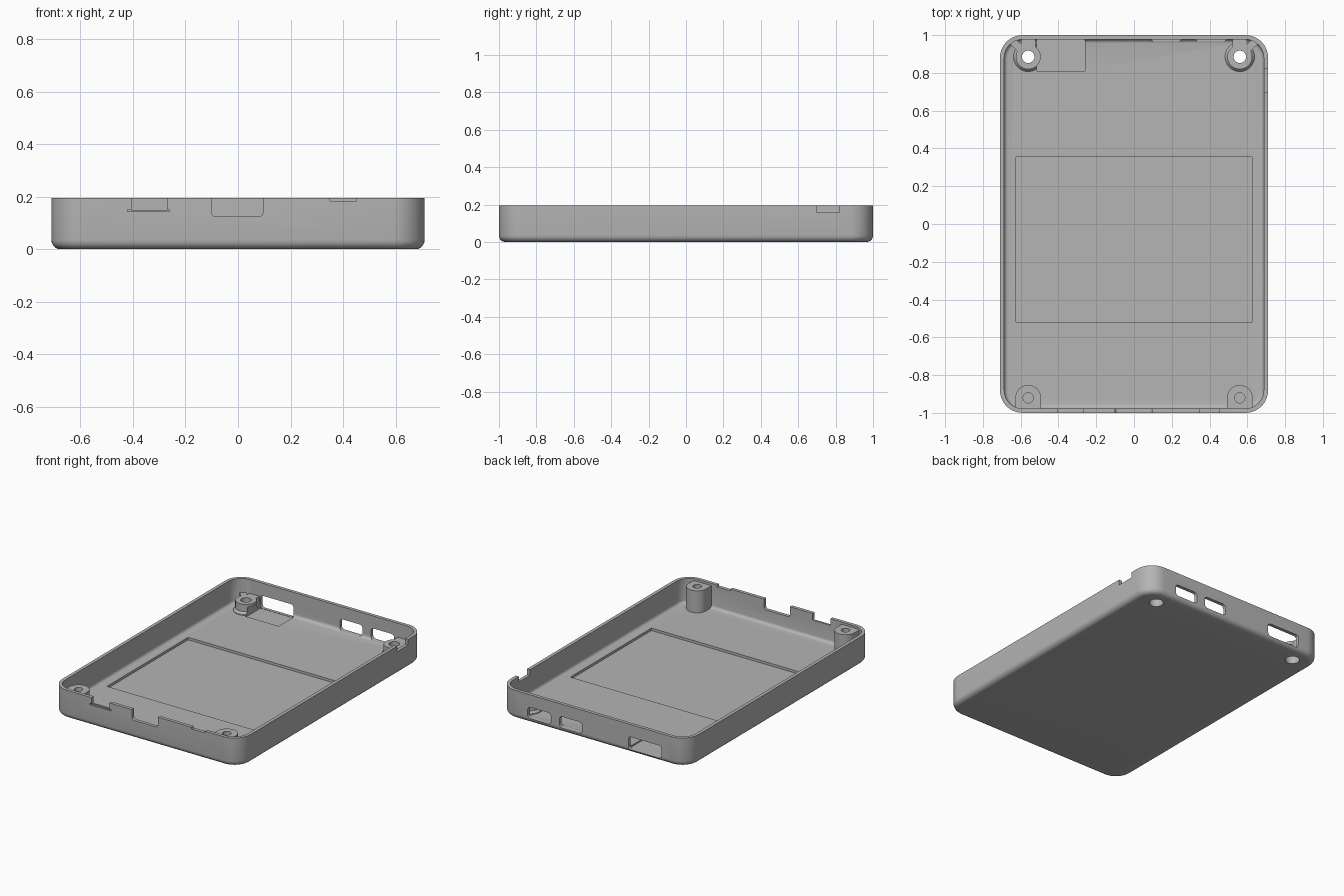
import bpy, bmesh, math
from mathutils import Vector

if "Cube" in bpy.data.objects:
    bpy.data.objects.remove(bpy.data.objects["Cube"])

grey = bpy.data.materials.new("matte grey")
grey.diffuse_color = (0.46, 0.46, 0.46, 1)
grey.use_nodes = True
grey.node_tree.nodes["Principled BSDF"].inputs["Base Color"].default_value = grey.diffuse_color


def rounded_rect(x0, x1, y0, y1, r, n=8):
    """Counter-clockwise outline of a rectangle with rounded corners."""
    pts = []
    corners = [(x1 - r, y1 - r), (x0 + r, y1 - r), (x0 + r, y0 + r), (x1 - r, y0 + r)]
    for k, (cx, cy) in enumerate(corners):
        for i in range(n + 1):
            a = math.pi / 2 * (k + i / n)
            pts.append((cx + r * math.cos(a), cy + r * math.sin(a)))
    return pts


def circle(cx, cy, r, n=32):
    return [(cx + r * math.cos(2 * math.pi * i / n),
             cy + r * math.sin(2 * math.pi * i / n)) for i in range(n)]


def loft(name, loops):
    """Skin a stack of equal-length 3D loops and cap both ends."""
    bm = bmesh.new()
    rings = [[bm.verts.new(p) for p in loop] for loop in loops]
    for a, b in zip(rings, rings[1:]):
        for i in range(len(a)):
            j = (i + 1) % len(a)
            bm.faces.new((a[i], a[j], b[j], b[i]))
    bm.faces.new(rings[0][::-1])
    bm.faces.new(rings[-1])
    bmesh.ops.recalc_face_normals(bm, faces=bm.faces)
    mesh = bpy.data.meshes.new(name)
    bm.to_mesh(mesh)
    bm.free()
    mesh.materials.append(grey)
    obj = bpy.data.objects.new(name, mesh)
    bpy.context.collection.objects.link(obj)
    return obj


def prism(name, pts, a, b, axis="z"):
    """Extrude an outline along z, or an x-z outline along y."""
    place = (lambda p, t: (p[0], p[1], t)) if axis == "z" else (lambda p, t: (p[0], t, p[1]))
    return loft(name, [[place(p, t) for p in pts] for t in (a, b)])


def box(name, x0, x1, y0, y1, z0, z1):
    return prism(name, [(x0, y0), (x1, y0), (x1, y1), (x0, y1)], z0, z1)


def boolean(target, tools, operation):
    for tool in tools:
        mod = target.modifiers.new("join_or_cut", "BOOLEAN")
        mod.operation, mod.solver, mod.object = operation, "EXACT", tool
        bpy.context.view_layer.objects.active = target
        bpy.ops.object.modifier_apply(modifier=mod.name)
        bpy.data.objects.remove(tool, do_unlink=True)


HX, HY, TOP, FLOOR, WALL, R = 0.71, 1.0, 0.195, 0.03, 0.023, 0.12


def ring(inset, z):
    return [(x, y, z) for x, y in
            rounded_rect(-HX + inset, HX - inset, -HY + inset, HY - inset, R - inset, 10)]


# Tray: rounded lower edge, straight walls, small fillet where wall meets floor
loops, fillet, cove = [], 0.035, 0.02
for i in range(6):
    a = math.pi / 2 * i / 5
    loops.append(ring(fillet * (1 - math.sin(a)), fillet * (1 - math.cos(a))))
loops += [ring(0, TOP), ring(WALL, TOP)]
for i in range(5):
    a = math.pi / 2 * i / 4
    loops.append(ring(WALL + cove * (1 - math.cos(a)), FLOOR + cove * (1 - math.sin(a))))
tray = loft("tray", loops)

# Screw posts: short tapered ones at the back, tall wall-backed ones in front
posts = []
for s in (-1, 1):
    px = 0.56 * s
    posts.append(loft("back_post", [[(x, y, z) for x, y in circle(px, 0.885, r)]
                                    for r, z in ((0.078, 0.015), (0.078, 0.035),
                                                 (0.066, 0.05), (0.066, 0.10))]))
    posts.append(box("back_rib", px - 0.038, px + 0.038, 0.92, 0.985, 0.015, 0.10))
    d, e = Vector((s, 1)).normalized(), Vector((-s, 1)).normalized() * 0.02
    c0, c1 = Vector((px, 0.885)) + d * 0.03, Vector((px, 0.885)) + d * 0.115
    posts.append(prism("corner_rib", [c0 - e, c1 - e, c1 + e, c0 + e], 0.015, 0.10))
    arch = [(px + 0.068 * math.cos(math.pi * i / 16),
             -0.92 + 0.068 * math.sin(math.pi * i / 16)) for i in range(17)]
    arch += [(px - 0.068, -0.983), (px + 0.068, -0.983)]
    posts.append(prism("front_post", arch, 0.015, 0.18))
boolean(tray, posts, "UNION")

# Floor recesses, screw holes, wall notches and rear windows
cuts = [
    box("battery_recess", -0.625, 0.625, -0.52, 0.355, 0.013, 0.1),
    box("connector_recess", -0.515, -0.26, 0.81, 0.977, 0.02, 0.08),
    box("side_notch", 0.66, 0.75, 0.70, 0.82, 0.157, 0.3),
    box("front_notch_left", -0.405, -0.27, -1.05, -0.95, 0.15, 0.3),
    box("front_notch_flange", -0.42, -0.26, -1.05, -0.99, 0.143, 0.152),
    prism("front_notch_middle", rounded_rect(-0.1, 0.095, 0.125, 0.35, 0.015), -1.05, -0.95, "y"),
    box("front_notch_right", 0.35, 0.45, -1.05, -0.95, 0.183, 0.3),
]
for x0, x1, z0 in ((0.32, 0.495, 0.032), (0.085, 0.255, 0.032), (-0.515, -0.265, 0.022)):
    cuts.append(prism("rear_window", rounded_rect(x0, x1, z0, 0.11, 0.022), 0.95, 1.05, "y"))
for s in (-1, 1):
    cuts.append(prism("through_hole", circle(0.56 * s, 0.885, 0.033), -0.1, 0.3))
    cuts.append(prism("counterbore", circle(0.56 * s, 0.885, 0.045), -0.1, 0.06))
    cuts.append(prism("blind_hole", circle(0.56 * s, -0.92, 0.027), 0.06, 0.3))
boolean(tray, cuts, "DIFFERENCE")

# Smooth the rounded surfaces and keep the edges crisp
bpy.ops.object.select_all(action="DESELECT")
tray.select_set(True)
bpy.context.view_layer.objects.active = tray
bpy.ops.object.shade_smooth_by_angle(angle=math.radians(30))
